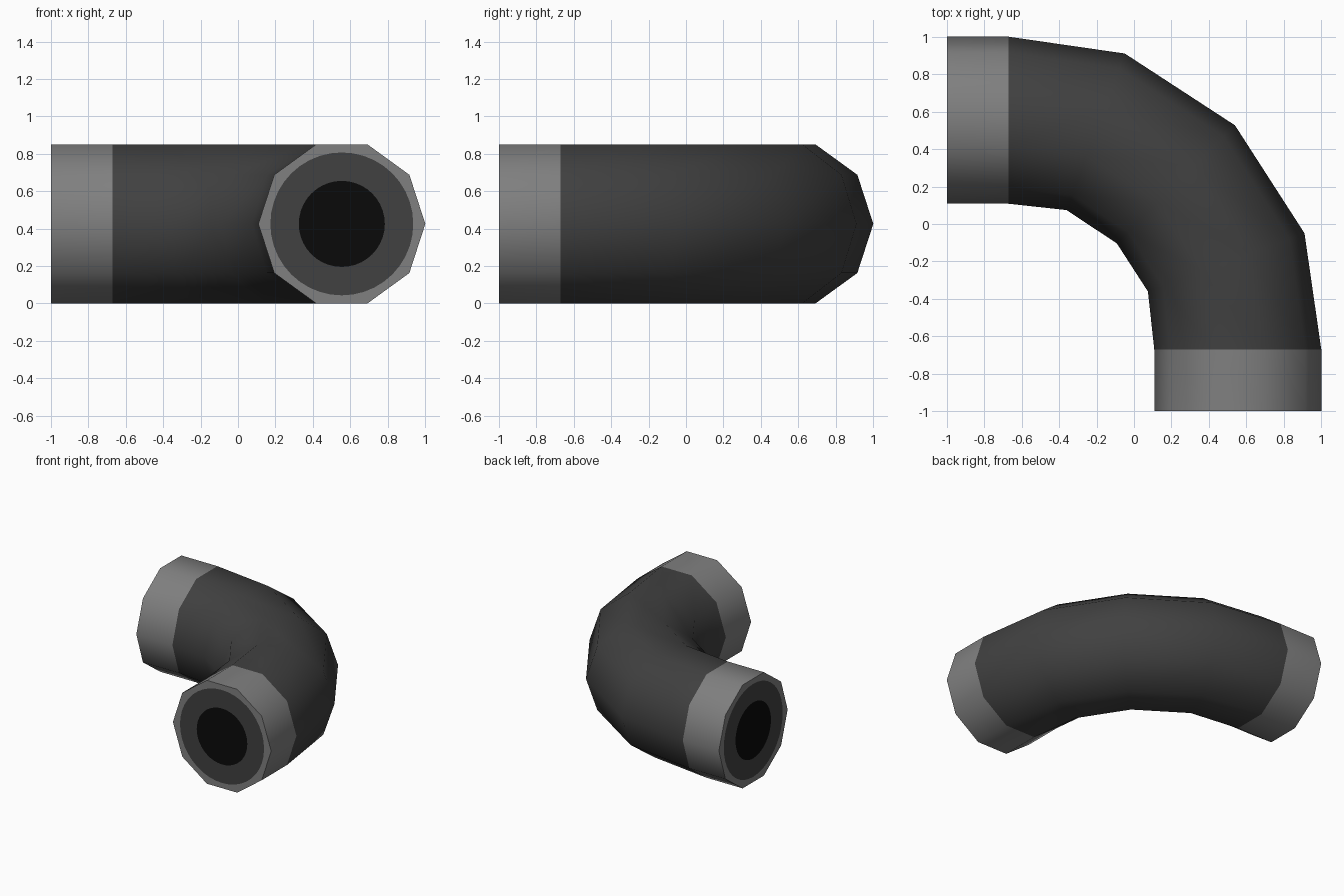
import bpy, bmesh, math
from mathutils import Vector

if "Cube" in bpy.data.objects:
    bpy.data.objects.remove(bpy.data.objects["Cube"])

R, SIDES, ZC = 0.4465, 10, 0.425
LIP, BORE = 0.382, 0.23


def material(name, v):
    m = bpy.data.materials.new(name)
    m.diffuse_color = (v, v, v, 1)
    m.use_nodes = True
    m.node_tree.nodes["Principled BSDF"].inputs["Base Color"].default_value = m.diffuse_color
    return m


light = material("light grey", 0.215)
dark = material("dark grey", 0.052)
black = material("bore black", 0.003)


def finish(name, bm, mats):
    bmesh.ops.recalc_face_normals(bm, faces=bm.faces)
    me = bpy.data.meshes.new(name)
    bm.to_mesh(me)
    bm.free()
    for m in mats:
        me.materials.append(m)
    ob = bpy.data.objects.new(name, me)
    bpy.context.collection.objects.link(ob)
    return ob


def ring(bm, cx, cy, ang, profile):
    """Place a 2D profile upright; its width axis points along ang in plan."""
    a = math.radians(ang)
    return [bm.verts.new((cx + u * math.cos(a), cy + u * math.sin(a), ZC + w))
            for u, w in profile]


def bridge(bm, a, b, mat):
    n = len(a)
    for i in range(n):
        bm.faces.new((a[i], a[(i + 1) % n], b[(i + 1) % n], b[i])).material_index = mat


def circle(r, n):
    return [(r * math.cos(2 * math.pi * i / n), r * math.sin(2 * math.pi * i / n))
            for i in range(n)]


deca = circle(R, SIDES)

# Elbow pipe: decagon swept round the bend, end segments are the light collars
half = [(0.555, -1.0, 0), (0.555, -0.672, 0), (0.493, -0.205, 20.4)]
path = half + [(0.224, 0.212, 45)] + [(y, x, 90 - a) for x, y, a in reversed(half)]
bm = bmesh.new()
rings = [ring(bm, *p, deca) for p in path]
for i in range(len(rings) - 1):
    bridge(bm, rings[i], rings[i + 1], 0 if i in (0, len(rings) - 2) else 1)
pipe = finish("elbow_pipe", bm, [light, dark])
bpy.context.view_layer.objects.active = pipe
pipe.select_set(True)
bpy.ops.object.shade_smooth_by_angle(angle=math.radians(60))

# Flat end faces: light rim, dark ring, black bore
SUB = 4
rim = []
for i in range(SIDES):
    p, q = Vector(deca[i]), Vector(deca[(i + 1) % SIDES])
    rim += [tuple(p.lerp(q, k / SUB)) for k in range(SUB)]
for name, p, out in (("front_end_face", path[0], Vector((0, -1, 0))),
                     ("left_end_face", path[-1], Vector((-1, 0, 0)))):
    bm = bmesh.new()
    loops = [ring(bm, *p, prof) for prof in
             (rim, circle(LIP, SIDES * SUB), circle(BORE, SIDES * SUB))]
    bridge(bm, loops[0], loops[1], 0)
    bridge(bm, loops[1], loops[2], 1)
    bm.faces.new(loops[2]).material_index = 2
    ob = finish(name, bm, [light, dark, black])
    if ob.data.polygons[0].normal.dot(out) < 0:
        ob.data.flip_normals()
